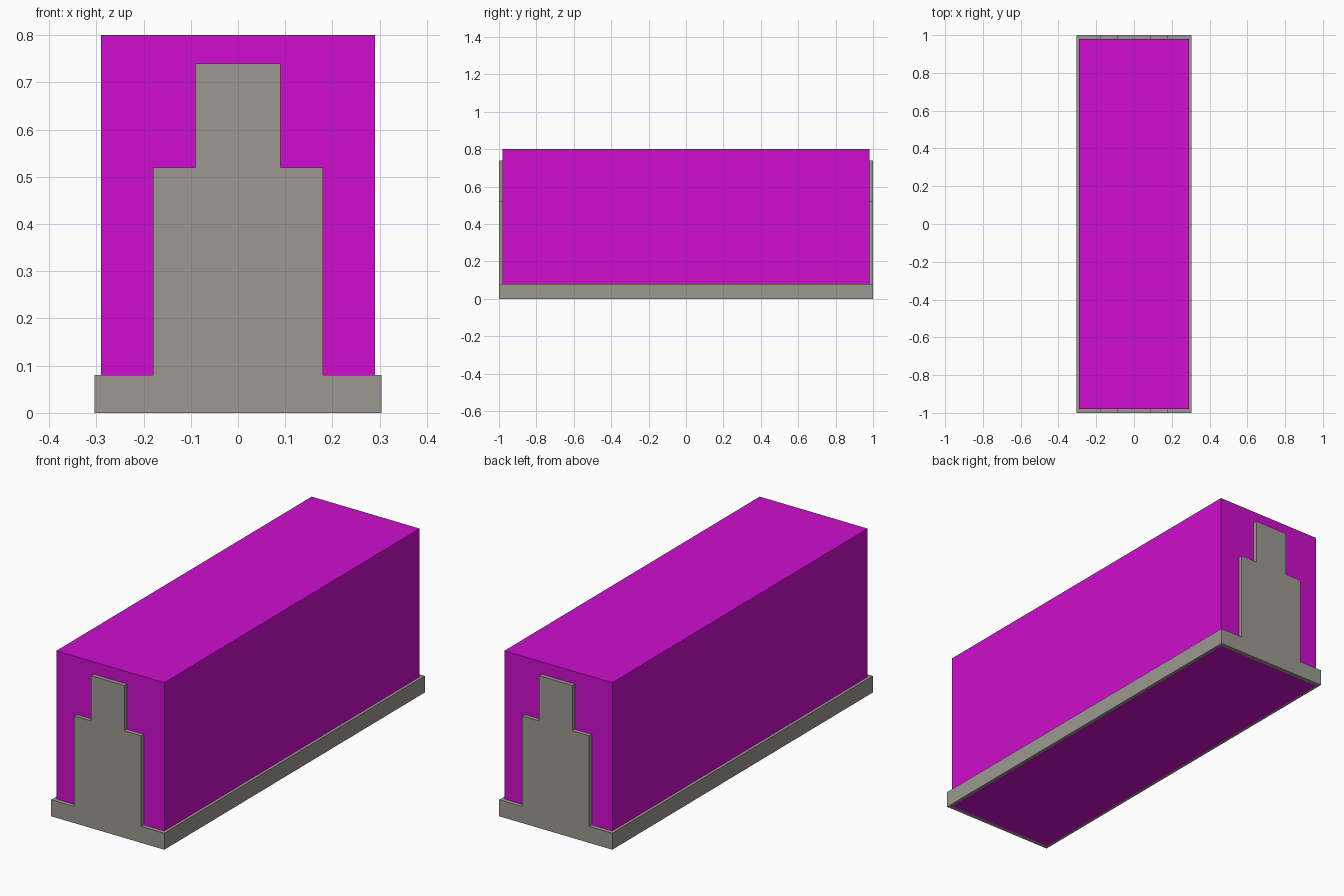
import bpy
import bmesh

if "Cube" in bpy.data.objects:
    bpy.data.objects.remove(bpy.data.objects["Cube"])


def material(name, rgb):
    m = bpy.data.materials.new(name)
    m.diffuse_color = (*rgb, 1.0)
    m.use_nodes = True
    m.node_tree.nodes["Principled BSDF"].inputs["Base Color"].default_value = m.diffuse_color
    return m


MAGENTA = material("magenta", (0.62, 0.004, 0.62))
GREY = material("warm grey", (0.335, 0.318, 0.283))


def finish(name, bm, mat):
    bmesh.ops.recalc_face_normals(bm, faces=bm.faces)
    mesh = bpy.data.meshes.new(name)
    bm.to_mesh(mesh)
    bm.free()
    mesh.materials.append(mat)
    ob = bpy.data.objects.new(name, mesh)
    bpy.context.collection.objects.link(ob)


def extrude_profile(name, half, y0, y1, mat):
    """Mirror a half profile of (x, z) points and extrude it along y."""
    pts = half + [(-x, z) for x, z in reversed(half)]
    bm = bmesh.new()
    face = bm.faces.new([bm.verts.new((x, y0, z)) for x, z in pts])
    ext = bmesh.ops.extrude_face_region(bm, geom=[face])
    verts = [v for v in ext["geom"] if isinstance(v, bmesh.types.BMVert)]
    bmesh.ops.translate(bm, verts=verts, vec=(0, y1 - y0, 0))
    finish(name, bm, mat)


def box(name, lo, hi, mat):
    bm = bmesh.new()
    bmesh.ops.create_cube(bm, size=1)
    for v in bm.verts:
        v.co = [lo[i] if v.co[i] < 0 else hi[i] for i in range(3)]
    finish(name, bm, mat)


BODY_X, BODY_Y = 0.29, 0.98
RIM_X, RIM_Y, RIM_Z = 0.304, 1.0, 0.08

# main block
box("main_block", (-BODY_X, -BODY_Y, 0), (BODY_X, BODY_Y, 0.8), MAGENTA)

# stepped end panels, including the end of the base rim
steps = [(RIM_X, 0), (RIM_X, RIM_Z), (0.18, RIM_Z), (0.18, 0.52),
         (0.09, 0.52), (0.09, 0.74)]
extrude_profile("front_end_panel", steps, -RIM_Y, -BODY_Y, GREY)
extrude_profile("back_end_panel", steps, BODY_Y, RIM_Y, GREY)

# base rim along both long sides
box("left_base_rim", (-RIM_X, -BODY_Y, 0), (-BODY_X, BODY_Y, RIM_Z), GREY)
box("right_base_rim", (BODY_X, -BODY_Y, 0), (RIM_X, BODY_Y, RIM_Z), GREY)
